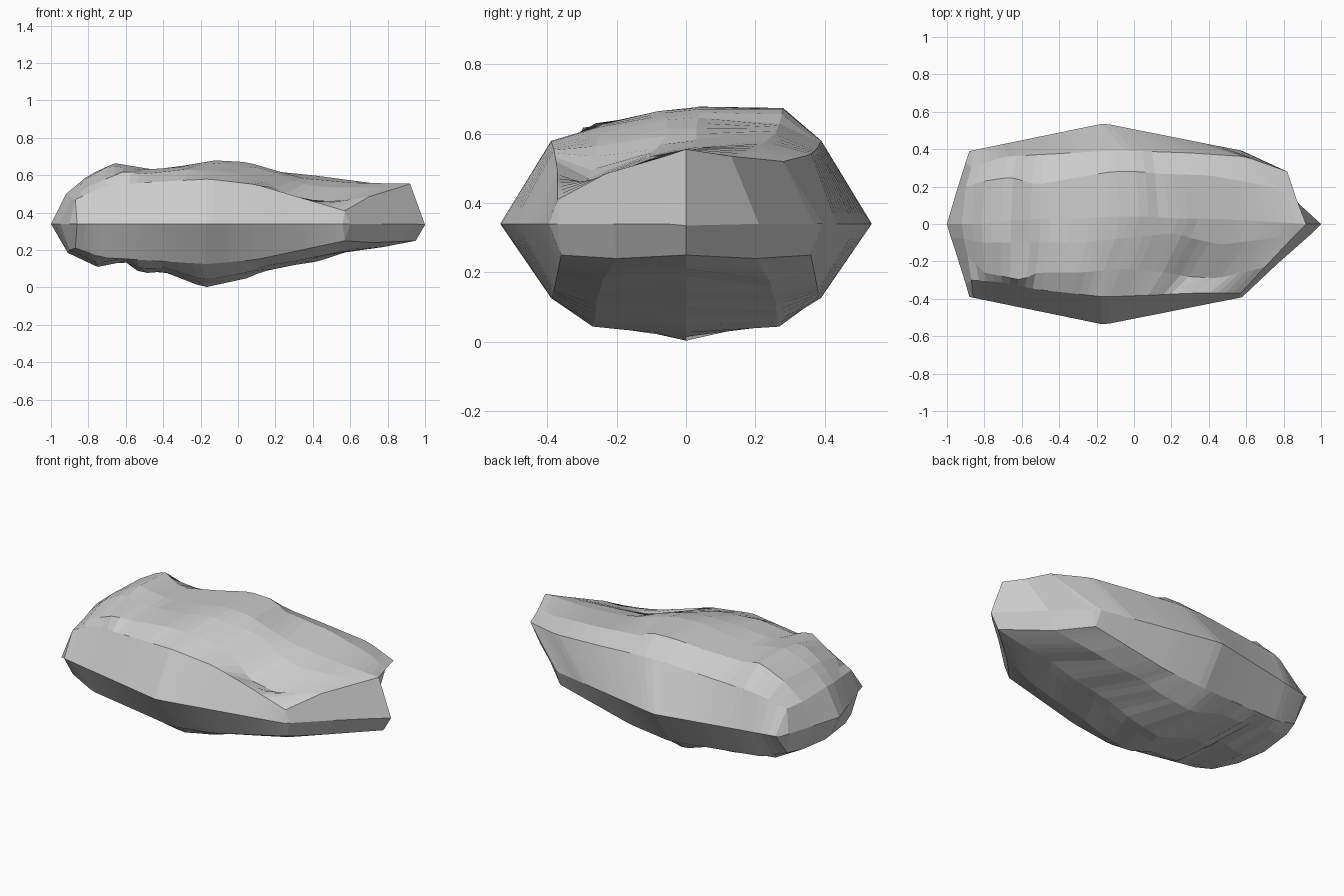
import bpy, bmesh

N = 36  # stations along the rock


def sample(rail):
    """Keep the rail's end points and resample the middle evenly along x."""
    mid = rail[1:-1]
    out = [rail[0]]
    for k in range(N):
        x = mid[0][0] + (mid[-1][0] - mid[0][0]) * k / (N - 1)
        for a, b in zip(mid, mid[1:]):
            if x <= b[0] + 1e-6:
                t = (x - a[0]) / (b[0] - a[0])
                out.append((x, a[1] + (b[1] - a[1]) * t, a[2] + (b[2] - a[2]) * t))
                break
    return out + [rail[-1]]


def mirror(rail):
    return [(x, -y, z) for x, y, z in rail]


# widest edge around the middle
edge_front = [(-.88, -.39, .34), (-.86, -.394, .34), (-.16, -.538, .34),
              (.56, -.395, .34), (.58, -.39, .34)]

# upper rails, front to back
wall_front = [(-.9, -.32, .34), (-.87, -.3, .47), (-.72, -.31, .54), (-.52, -.35, .56),
              (-.16, -.39, .58), (.1, -.38, .55), (.3, -.37, .49), (.57, -.37, .41), (.6, -.37, .34)]
shoulder_front = [(-.95, -.16, .34), (-.89, -.17, .48), (-.8, -.26, .54), (-.6, -.3, .625),
                  (-.52, -.26, .605), (-.3, -.26, .63), (-.05, -.24, .62), (.17, -.26, .56),
                  (.27, -.28, .475), (.45, -.29, .45), (.7, -.23, .485), (.77, -.21, .34)]
mid_front = [(-.98, -.07, .34), (-.91, -.08, .49), (-.8, -.1, .59), (-.69, -.1, .65),
             (-.5, -.1, .63), (-.3, -.1, .645), (-.1, -.08, .665), (.1, -.06, .64),
             (.22, -.05, .61), (.32, -.08, .56), (.47, -.11, .535), (.86, -.06, .535), (.94, -.06, .34)]
crest = [(-1, 0, .34), (-.92, 0, .5), (-.8, 0, .6), (-.66, .02, .665), (-.45, .03, .63),
         (-.3, .03, .65), (-.12, .04, .68), (.05, .04, .67), (.22, .03, .62),
         (.34, .03, .585), (.6, .02, .56), (.92, 0, .555), (1, 0, .335)]
shoulder_back = [(-.95, .17, .34), (-.9, .2, .48), (-.8, .23, .59), (-.66, .25, .665),
                 (-.52, .21, .62), (-.3, .25, .645), (-.12, .28, .675), (.04, .28, .67),
                 (.1, .27, .63), (.4, .26, .6), (.74, .2, .555), (.87, .13, .535), (.77, .21, .34)]
wall_back = [(-.9, .33, .34), (-.87, .3, .47), (-.7, .36, .54), (-.16, .39, .58),
             (.02, .39, .58), (.3, .38, .56), (.6, .36, .54), (.82, .28, .52), (.6, .37, .34)]

# lower rails
low_wall = [(-.9, -.32, .34), (-.87, -.3, .21), (-.72, -.33, .16), (-.16, -.39, .125),
            (.1, -.38, .15), (.57, -.36, .25), (.6, -.37, .34)]
low_shoulder = [(-.95, -.16, .34), (-.9, -.2, .2), (-.75, -.26, .13), (-.6, -.26, .155),
                (-.52, -.27, .1), (-.38, -.27, .105), (-.18, -.27, .04), (.05, -.26, .08),
                (.14, -.26, .115), (.3, -.25, .14), (.5, -.24, .18), (.72, -.2, .24), (.77, -.21, .34)]
keel = [(-1, 0, .34), (-.91, 0, .185), (-.75, 0, .11), (-.6, 0, .14), (-.52, 0, .075),
        (-.4, 0, .085), (-.18, 0, 0), (.05, 0, .05), (.13, 0, .085), (.3, 0, .12),
        (.43, 0, .14), (.58, 0, .19), (.77, 0, .215), (.95, 0, .25), (1, 0, .335)]

top = [sample(r) for r in (edge_front, wall_front, shoulder_front, mid_front, crest,
                           shoulder_back, wall_back, mirror(edge_front))]
ls, kl = sample(low_shoulder), sample(keel)
low_mid = [tuple(a + (b - a) * .7 for a, b in zip(p, q)) for p, q in zip(ls, kl)]
low_mid[0], low_mid[-1] = mid_front[0], mid_front[-1]
low = [sample(low_wall), ls, low_mid, kl, mirror(ls), mirror(sample(low_wall))]

# skin the rails into a closed rock
bm = bmesh.new()
ring = [[bm.verts.new(p) for p in r] for r in top + low[::-1]]
n = len(ring)
for i in range(n):
    a, b = ring[i], ring[(i + 1) % n]
    for k in range(N + 1):
        bm.faces.new((a[k], a[k + 1], b[k + 1], b[k]))
for end in (0, -1):
    for i in range(1, 6):
        bm.faces.new((ring[i][end], ring[i + 1][end], ring[n - i - 1][end], ring[n - i][end]))
    bm.faces.new((ring[0][end], ring[1][end], ring[n - 1][end]))
    bm.faces.new((ring[6][end], ring[7][end], ring[8][end]))
bmesh.ops.remove_doubles(bm, verts=bm.verts, dist=.0005)
bmesh.ops.dissolve_degenerate(bm, edges=bm.edges, dist=.0005)
bmesh.ops.recalc_face_normals(bm, faces=bm.faces)
mesh = bpy.data.meshes.new("rock")
bm.to_mesh(mesh)
bm.free()
rock = bpy.data.objects.new("rock", mesh)
bpy.context.collection.objects.link(rock)
